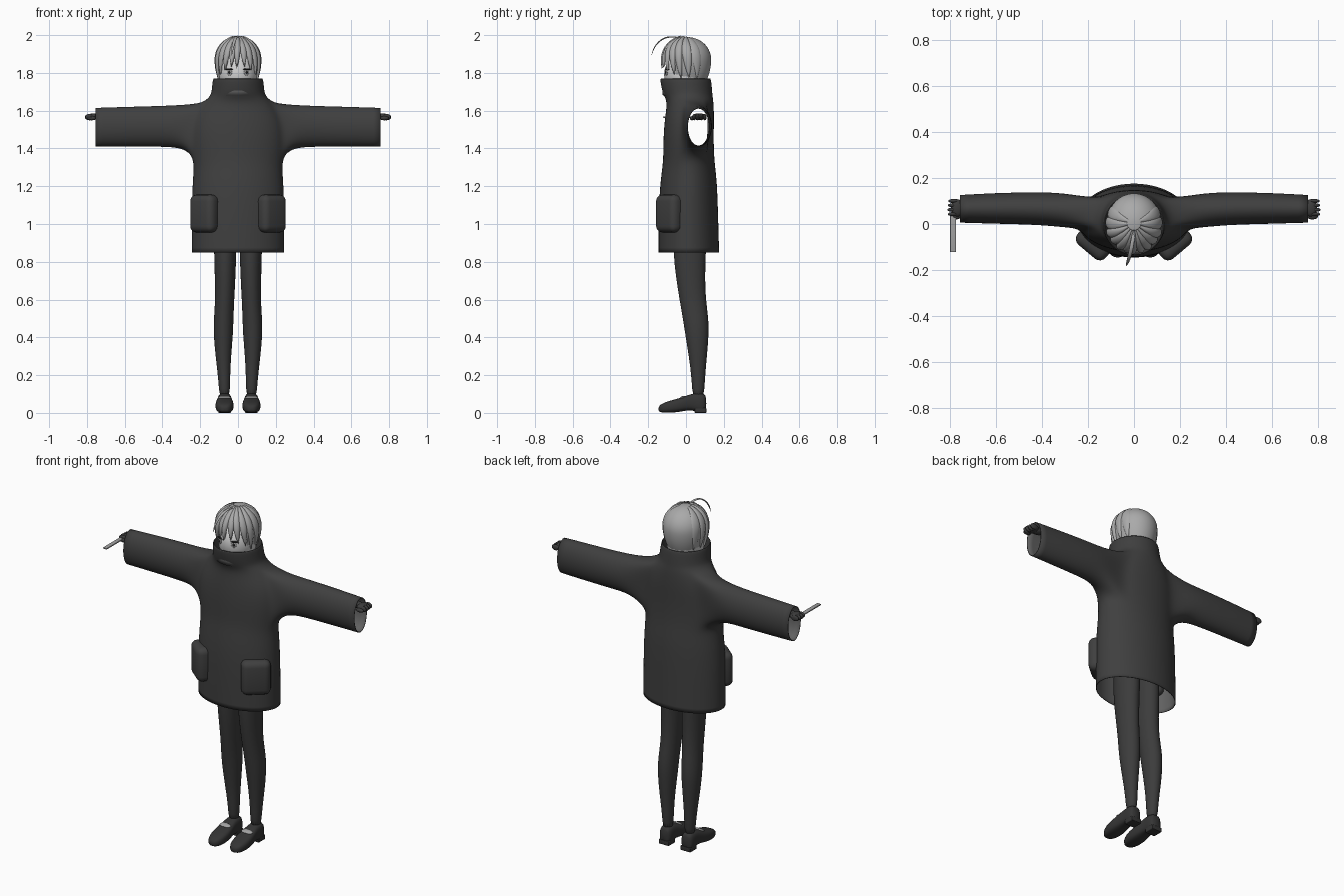
import bpy, bmesh
from math import sin, cos, pi, radians, atan2, sqrt, copysign
from mathutils import Vector, Matrix

old = bpy.data.objects.get("Cube")
if old:
    bpy.data.objects.remove(old, do_unlink=True)


def material(name, r, g, b):
    m = bpy.data.materials.new(name)
    m.use_nodes = True
    m.diffuse_color = (r, g, b, 1)
    m.node_tree.nodes["Principled BSDF"].inputs["Base Color"].default_value = (r, g, b, 1)
    return m


COAT = material("coat charcoal", .05, .05, .05)
LINING = material("lining grey", .12, .12, .12)
TIGHTS = material("tights charcoal", .045, .045, .045)
SHOE = material("shoe black", .035, .035, .035)
HAIR = material("hair grey", .40, .40, .40)
SKIN = material("skin pale", .62, .62, .62)
STEEL = material("light grey", .36, .36, .36)
INK = material("eye black", .015, .015, .015)


def finish(name, bm, *mats, subsurf=0):
    """Turn a bmesh into a smooth-shaded object."""
    me = bpy.data.meshes.new(name)
    bm.to_mesh(me)
    bm.free()
    me.shade_smooth()
    ob = bpy.data.objects.new(name, me)
    bpy.context.collection.objects.link(ob)
    for m in mats:
        me.materials.append(m)
    if subsurf:
        mod = ob.modifiers.new("smooth", "SUBSURF")
        mod.levels = mod.render_levels = subsurf
    return ob


def skin(bm, a, b, flip=False, skip=()):
    """Bridge two closed rings of vertices."""
    n = len(a)
    for i in range(n):
        if i not in skip:
            q = [a[i], a[(i + 1) % n], b[(i + 1) % n], b[i]]
            bm.faces.new(q[::-1] if flip else q)


def loft(name, rings, mat, subsurf=1):
    """Closed skin through a list of point rings."""
    bm = bmesh.new()
    vs = [[bm.verts.new(p) for p in ring] for ring in rings]
    for a, b in zip(vs, vs[1:]):
        skin(bm, a, b)
    bm.faces.new(vs[0])
    bm.faces.new(vs[-1])
    bmesh.ops.recalc_face_normals(bm, faces=bm.faces)
    return finish(name, bm, mat, subsurf=subsurf)


def ball(name, loc, size, mat, turn=0, tilt=0):
    bm = bmesh.new()
    bmesh.ops.create_uvsphere(bm, u_segments=20, v_segments=12, radius=1)
    rot = Matrix.Rotation(turn, 4, "Z") @ Matrix.Rotation(tilt, 4, "X")
    bm.transform(Matrix.Translation(loc) @ rot @ Matrix.Diagonal((*size, 1)))
    return finish(name, bm, mat)


def box(name, loc, size, mat, turn=0, bevel=.004):
    bm = bmesh.new()
    bmesh.ops.create_cube(bm, size=1)
    bm.transform(Matrix.Diagonal((*size, 1)))
    bmesh.ops.bevel(bm, geom=bm.edges[:], offset=bevel, segments=4, profile=.5, affect="EDGES")
    bm.transform(Matrix.Translation(loc) @ Matrix.Rotation(turn, 4, "Z"))
    return finish(name, bm, mat)


# Coat: body rings with armholes, sleeves grown out of the armholes
N = 24
profile = [  # height, half width, front, back
    (.85, .247, -.147, .177), (.95, .247, -.147, .174), (1.10, .247, -.145, .17),
    (1.22, .242, -.137, .165), (1.30, .236, -.126, .156), (1.36, .242, -.121, .15),
    (1.46, .25, -.121, .147), (1.56, .238, -.113, .15), (1.64, .187, -.10, .147),
    (1.675, .15, -.115, .142), (1.70, .14, -.127, .14), (1.772, .135, -.14, .134),
    (1.775, .125, -.13, .124), (1.68, .115, -.12, .115)]
sleeve = [  # distance out, middle height, height radius, middle depth, depth radius
    (.30, 1.518, .115, .06, .077), (.42, 1.517, .111, .068, .073),
    (.60, 1.515, .108, .068, .069), (.755, 1.513, .105, .066, .062)]
LOW, HIGH = 5, 8

bm = bmesh.new()
rings = []
for z, w, front, back in profile:
    mid, deep = (front + back) / 2, (back - front) / 2
    rings.append([bm.verts.new((w * cos(2 * pi * i / N), mid + deep * sin(2 * pi * i / N), z))
                  for i in range(N)])
holes = {N - 1, 0, 1, 2, 9, 10, 11, 12}
for r in range(len(rings) - 1):
    skin(bm, rings[r], rings[r + 1], skip=holes if LOW <= r < HIGH else ())
for side in (1, -1):
    columns = [i % N if side > 0 else (N // 2 - i) % N for i in range(-1, 4)]
    edge = [rings[r][c] for r in range(LOW, HIGH + 1) for c in columns
            if r in (LOW, HIGH) or c in (columns[0], columns[-1])]

    def around(v):
        return atan2((v.co.z - 1.5) / .14, (v.co.y - .05) / .06)
    edge.sort(key=around)
    n = len(edge)
    start = sum(around(v) - 2 * pi * i / n for i, v in enumerate(edge)) / n
    for x, zc, zr, yc, yr in sleeve:
        ring = [bm.verts.new((side * x, yc + yr * cos(start + 2 * pi * i / n),
                              zc + zr * sin(start + 2 * pi * i / n))) for i in range(n)]
        skin(bm, edge, ring, flip=side < 0)
        edge = ring
bmesh.ops.delete(bm, geom=[v for v in bm.verts if not v.link_faces], context="VERTS")
coat = finish("coat", bm, COAT, LINING, subsurf=2)
shell = coat.modifiers.new("lining", "SOLIDIFY")
shell.thickness, shell.offset, shell.material_offset = .004, -1, 1

# Legs: height, centre x, half width, front, back
leg = [(1.04, .066, .064, -.07, .115), (.85, .068, .060, -.07, .107), (.72, .068, .056, -.055, .102),
       (.60, .070, .051, -.036, .106), (.50, .076, .053, -.018, .121), (.42, .078, .053, -.006, .122),
       (.30, .078, .042, .014, .112), (.18, .073, .031, .03, .1), (.07, .071, .029, .033, .097)]
# Shoes: depth, half width, bottom, top
last = [(-.146, .012, .010, .030), (-.135, .032, .002, .046), (-.10, .047, 0, .061),
        (-.05, .050, .002, .074), (-.01, .045, .010, .087), (.03, .038, .015, .102),
        (.06, .038, .004, .107), (.09, .037, 0, .104), (.108, .028, .004, .094)]


def soft(v, power):
    return copysign(abs(v) ** power, v)


TURN = [2 * pi * i / 16 for i in range(16)]
for side, label in ((1, "left"), (-1, "right")):
    loft(label + "_leg", [[(side * (x + w * cos(a)), (f + b) / 2 + (b - f) / 2 * sin(a), z)
                           for a in TURN] for z, x, w, f, b in leg], TIGHTS)
    loft(label + "_shoe", [[(side * .071 + w * soft(cos(a), .65), y,
                             (lo + hi) / 2 + (hi - lo) / 2 * soft(sin(a), .7))
                            for a in TURN] for y, w, lo, hi in last], SHOE)
    box(label + "_heel", (side * .071, .077, .013), (.066, .062, .026), SHOE)
    ball(label + "_shoe_strap", (side * .071, -.018, .082), (.035, .016, .007), STEEL, tilt=.35)

    # Coat pockets on the front corners
    box(label + "_pocket", (side * .178, -.088, 1.055), (.16, .085, .20), COAT,
        turn=side * radians(40), bevel=.034)

    # Hands with curled fingers
    ball(label + "_wrist", (side * .735, .07, 1.568), (.04, .026, .018), TIGHTS)
    ball(label + "_palm", (side * .768, .07, 1.568), (.028, .038, .018), TIGHTS)
    for k in range(4):
        ball(label + "_finger", (side * (.787 - .002 * abs(k - 1)), .043 + .019 * k, 1.566),
             (.024, .009, .017), TIGHTS)
    ball(label + "_thumb", (side * .775, .032, 1.560), (.024, .012, .011), TIGHTS)

# Flat bar held in the right hand
box("held_bar", (-.786, -.036, 1.566), (.025, .172, .007), STEEL, bevel=.002)

# Head and eyes
FACE, FACE_R = Vector((0, 0, 1.79)), Vector((.104, .116, .125))
ball("head", FACE, FACE_R, SKIN)
for side, label in ((1, "left"), (-1, "right")):
    for part, x, z, size, mat in (("eye", .045, 1.803, (.015, .004, .017), STEEL),
                                  ("pupil", .045, 1.803, (.008, .006, .011), INK),
                                  ("lash", .048, 1.819, (.023, .007, .005), INK)):
        depth = sqrt(1 - (x / FACE_R.x) ** 2 - ((z - FACE.z) / FACE_R.z) ** 2)
        ball(label + "_" + part, (side * x, -FACE_R.y * depth, z), size, mat, turn=side * .45)


# Hair: a cap and tapering locks laid over one rounded form
def scalp(az, t, off=0.0):
    """Point by azimuth from the front and angle down from the crown, in degrees."""
    a, d = radians(az), radians(t)
    over = max(0, d - pi / 2)
    r = sin(d) if over == 0 else 1 - .2 * over ** 2
    z = cos(d) if over == 0 else -over
    return Vector(((.118 + off) * r * sin(a), .006 - (.128 + off) * r * cos(a),
                   1.873 + (.117 + off) * z))


bm = bmesh.new()
caps = [[bm.verts.new(scalp(az, t)) for az in range(0, 360, 10)] for t in range(5, 170, 10)]
for r, (a, b) in enumerate(zip(caps, caps[1:])):
    skin(bm, a, b, flip=True, skip={i for i in range(36) if r >= 7 and (i < 6 or i >= 30)})
bm.faces.new(caps[0])
bmesh.ops.recalc_face_normals(bm, faces=bm.faces)
finish("hair_cap", bm, HAIR, subsurf=1)


def lock(name, az0, az1, t_end, width, lift):
    bm = bmesh.new()
    rows, steps = [], 12
    for k in range(steps + 1):
        s = k / steps
        t = 14 + (t_end - 14) * s
        az = az0 + (az1 - az0) * s ** .7
        w = width * min(1, .3 + 2 * s) * (1 - s ** 4) + .0005
        swing = w / (.124 * max(.3, sin(radians(min(t, 90))))) * 180 / pi
        rows.append([bm.verts.new(scalp(az + swing * u, t, lift * h))
                     for u, h in ((-1, -.3), (-.8, .6), (0, 1), (.8, .6), (1, -.3))])
    for a, b in zip(rows, rows[1:]):
        for i in range(4):
            bm.faces.new((a[i], b[i], b[i + 1], a[i + 1]))
    finish(name, bm, HAIR, subsurf=1)


lock("front_lock", 0, -3, 112, .020, .013)
for side, label in ((1, "left"), (-1, "right")):
    for az0, az1, t_end, width, lift in ((12, 17, 109, .021, .010), (22, 36, 117, .022, .012),
                                         (38, 56, 128, .022, .010), (58, 74, 140, .022, .012),
                                         (80, 95, 138, .026, .008), (105, 118, 142, .026, .005)):
        lock(label + "_lock", side * az0, side * az1, t_end, width, lift)

# Curved stray strand springing forward from the crown
strand = [((0, -.02, 1.982), .006), ((-.004, -.06, 1.992), .012), ((-.012, -.11, 1.990), .014),
          ((-.022, -.15, 1.962), .012), ((-.03, -.174, 1.925), .008), ((-.035, -.184, 1.885), .001)]
rings = []
for k, (p, w) in enumerate(strand):
    along = Vector(strand[min(k + 1, 5)][0]) - Vector(strand[max(k - 1, 0)][0])
    up = Vector((1, 0, 0)).cross(along).normalized()
    rings.append([Vector(p) + Vector((w * cos(a), 0, 0)) + up * w * .4 * sin(a)
                  for a in (0, pi / 2, pi, 3 * pi / 2)])
loft("stray_strand", rings, HAIR, subsurf=2)
